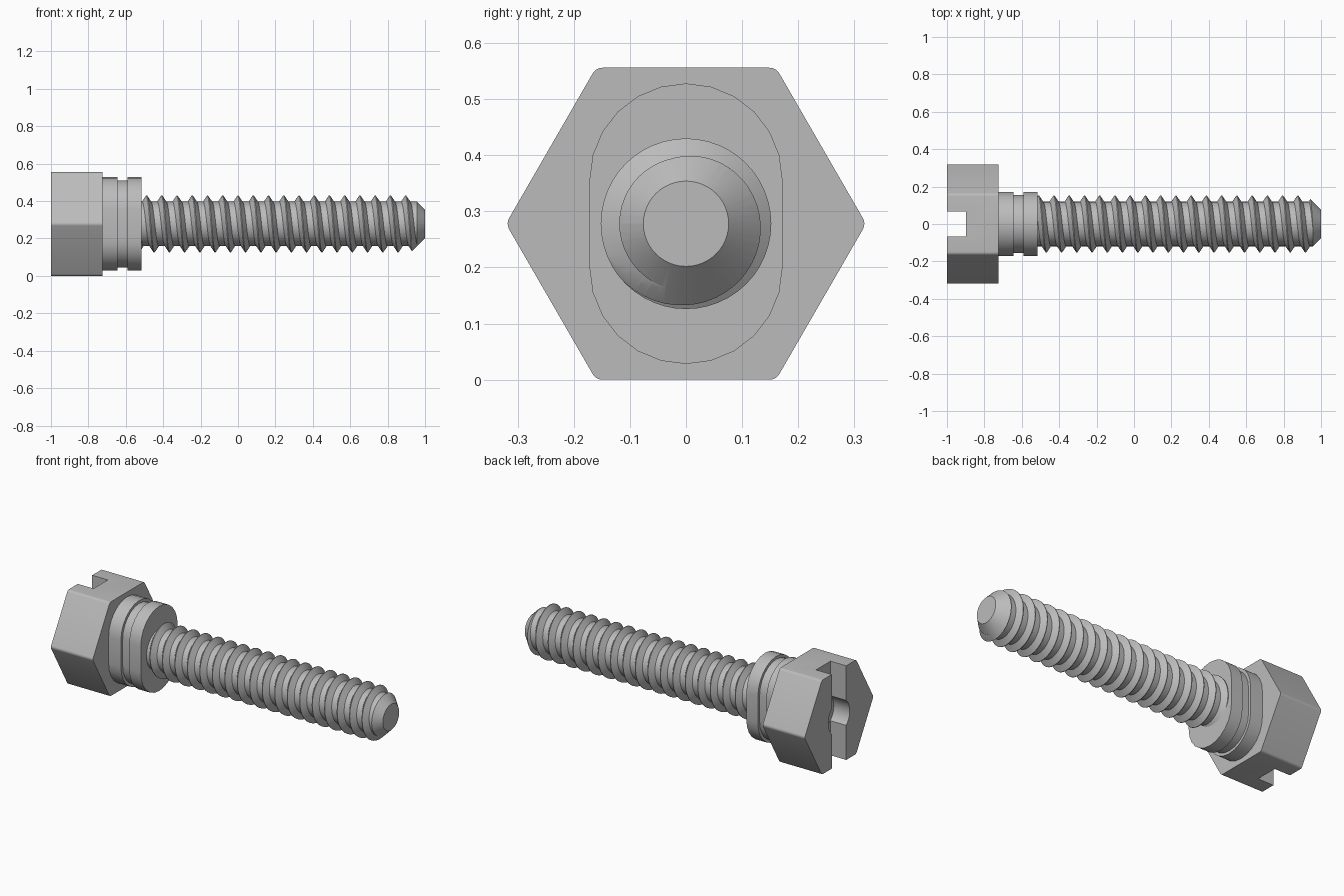
import bpy, bmesh, math

cube = bpy.data.objects.get("Cube")
if cube:
    bpy.data.objects.remove(cube, do_unlink=True)

AXIS_Z = 0.278  # height of the screw axis

steel = bpy.data.materials.new("grey steel")
steel.use_nodes = True
GREY = (0.5, 0.5, 0.5, 1)
steel.diffuse_color = GREY
steel.node_tree.nodes["Principled BSDF"].inputs["Base Color"].default_value = GREY


def finish(bm, name):
    """Turn a bmesh into an object lying on the screw axis."""
    bmesh.ops.recalc_face_normals(bm, faces=bm.faces)
    mesh = bpy.data.meshes.new(name)
    bm.to_mesh(mesh)
    bm.free()
    mesh.materials.append(steel)
    obj = bpy.data.objects.new(name, mesh)
    obj.location.z = AXIS_Z
    bpy.context.collection.objects.link(obj)
    return obj


def activate(obj):
    bpy.ops.object.select_all(action='DESELECT')
    obj.select_set(True)
    bpy.context.view_layer.objects.active = obj


def loft(name, sections):
    """Join (x, outline) sections along the axis and cap both ends."""
    bm = bmesh.new()
    rings = [[bm.verts.new((x, y, z)) for y, z in outline] for x, outline in sections]
    n = len(rings[0])
    for a, b in zip(rings, rings[1:]):
        for i in range(n):
            j = (i + 1) % n
            bm.faces.new((a[i], a[j], b[j], b[i]))
    bm.faces.new(rings[0])
    bm.faces.new(rings[-1])
    return finish(bm, name)


def oval(radius, half_straight=0.0, steps=24):
    """Circle, stretched along z by two straight sides."""
    pts = []
    for end in (0, 1):
        for i in range(steps // 2 + 1):
            a = math.pi * (end + i / (steps // 2))
            shift = -half_straight if end else half_straight
            if half_straight or i < steps // 2:
                pts.append((radius * math.cos(a), radius * math.sin(a) + shift))
    return pts


def rounded_hexagon(apothem, fillet, steps=4):
    pts = []
    centre = (apothem - fillet) / math.cos(math.pi / 6)
    for k in range(6):
        mid = k * math.pi / 3
        for i in range(steps + 1):
            a = mid + math.pi / 3 * (i / steps - 0.5)
            pts.append((centre * math.cos(mid) + fillet * math.cos(a),
                        centre * math.sin(mid) + fillet * math.sin(a)))
    return pts


def cut(obj, cutter, operation):
    """Apply a boolean and discard the cutter."""
    cutter.hide_render = True
    mod = obj.modifiers.new("cut", 'BOOLEAN')
    mod.object, mod.operation, mod.solver = cutter, operation, 'EXACT'
    activate(obj)
    bpy.ops.object.modifier_apply(modifier=mod.name)
    bpy.data.objects.remove(cutter, do_unlink=True)


# Hexagonal head with a driver slot and a round recess in its middle
hexagon = rounded_hexagon(AXIS_Z, 0.02)
head = loft("hex_head", [(-1.0, hexagon), (-0.725, hexagon)])
W = 0.067
slot_outline = [(-W, -0.4), (W, -0.4), (W, 0.4), (-W, 0.4)]
cut(head, loft("slot_cutter", [(-1.1, slot_outline), (-0.897, slot_outline)]), 'DIFFERENCE')
bore = oval(0.1, steps=32)
cut(head, loft("bore_cutter", [(-1.1, bore), (-0.896, bore)]), 'DIFFERENCE')

# Flat-sided collar with a groove around it
outer, inner = oval(0.172, 0.078), oval(0.155, 0.078)
collar = loft("grooved_collar", [(-0.73, outer), (-0.645, outer), (-0.645, inner),
                                 (-0.59, inner), (-0.59, outer), (-0.515, outer)])

# Threaded shank: a helical sheet, trimmed square at both ends and closed
PITCH, SIDES, TURNS = 0.0815, 48, 23
CREST, ROOT = 0.152, 0.119
START, END = -0.53, 1.03
profile = [(-0.024, ROOT), (-0.002, CREST), (0.002, CREST), (0.024, ROOT)]
bm = bmesh.new()
columns = []
for s in range(SIDES):
    a = math.tau * s / SIDES
    columns.append([bm.verts.new((PITCH * (t - 9 + s / SIDES - 0.25) + dx,
                                  r * math.cos(a), r * math.sin(a)))
                    for t in range(TURNS) for dx, r in profile])
P = len(profile)
for s in range(SIDES):
    here, there = columns[s], columns[(s + 1) % SIDES]
    skip = P if s == SIDES - 1 else 0
    for i in range(P * TURNS - 1 - skip):
        bm.faces.new((here[i], there[i + skip], there[i + skip + 1], here[i + 1]))
for x, side in ((START, -1), (END, 1)):
    bmesh.ops.bisect_plane(bm, geom=bm.verts[:] + bm.edges[:] + bm.faces[:],
                           plane_co=(x, 0, 0), plane_no=(side, 0, 0), clear_outer=True)
bmesh.ops.holes_fill(bm, edges=[e for e in bm.edges if e.is_boundary], sides=0)
shank = finish(bm, "threaded_shank")

# Cone the tip
wide, tip = oval(0.256, steps=48), oval(0.076, steps=48)
cut(shank, loft("tip_cutter", [(-0.6, wide), (0.82, wide), (1.0, tip)]), 'INTERSECT')

for part in (head, collar, shank):
    activate(part)
    bpy.ops.object.shade_smooth_by_angle(angle=math.radians(30))
